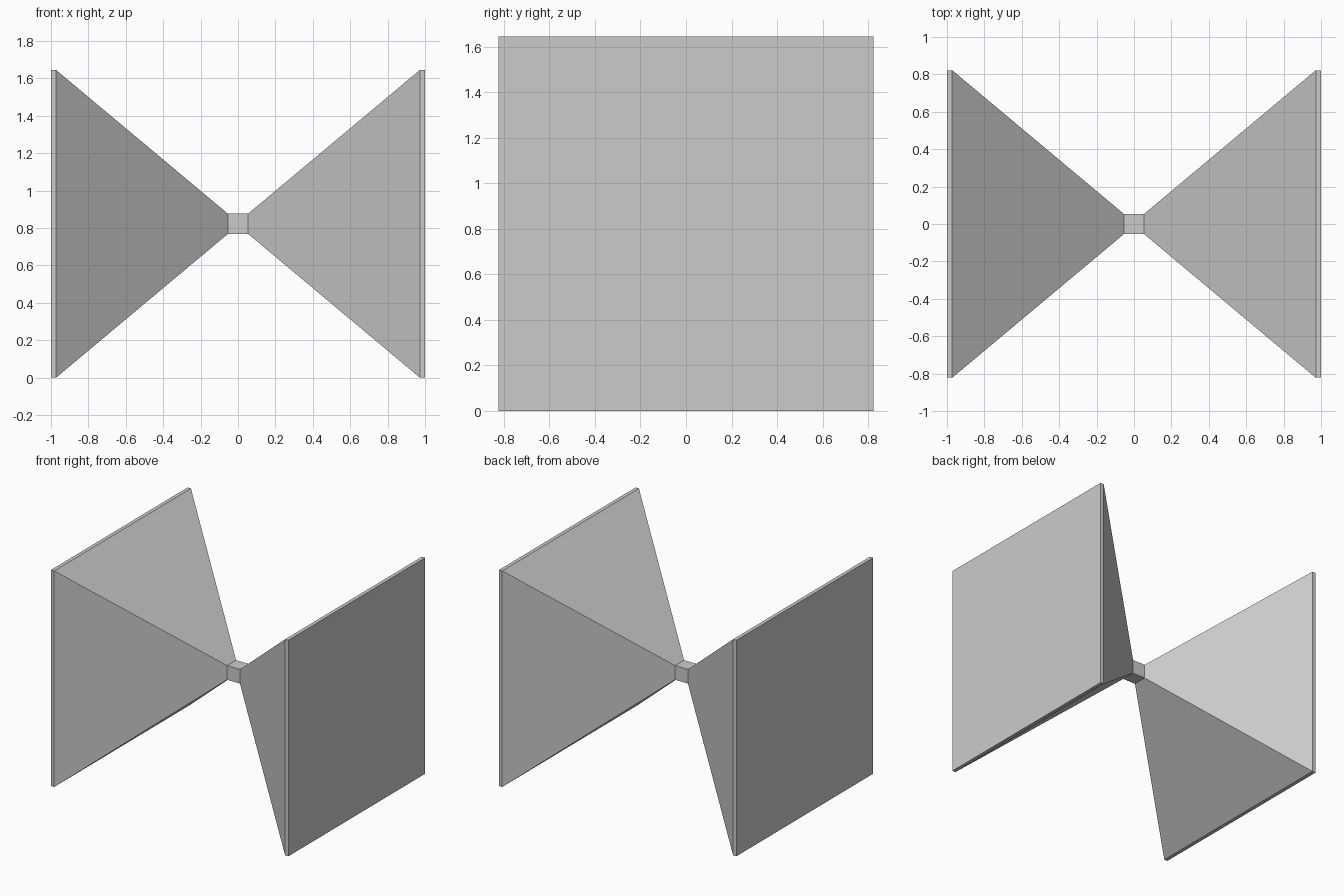
import bpy, bmesh

if "Cube" in bpy.data.objects:
    bpy.data.objects.remove(bpy.data.objects["Cube"])

HALF = 0.822      # half size of the square end plate, also the centre height
HUB = 0.054       # half size of the square hub


def loft_square(name, stations, cap_end=False):
    """Loft square sections (x, half_size) along x and mirror them to -x."""
    bm = bmesh.new()
    rings = [[bm.verts.new((x, sy * h, sz * h))
              for sy, sz in ((-1, -1), (1, -1), (1, 1), (-1, 1))]
             for x, h in stations]
    for a, b in zip(rings, rings[1:]):
        for i in range(4):
            j = (i + 1) % 4
            bm.faces.new((a[i], a[j], b[j], b[i]))
    if cap_end:
        bm.faces.new(rings[-1])
    # Every face points away from the x axis or outward along it
    for f in bm.faces:
        f.normal_update()
        c = f.calc_center_median()
        out = c.copy()
        if abs(f.normal.x) < 0.99:
            out.x = 0
        if f.normal.dot(out) < 0:
            f.normal_flip()
    mesh = bpy.data.meshes.new(name)
    bm.to_mesh(mesh)
    bm.free()
    obj = bpy.data.objects.new(name, mesh)
    obj.location.z = HALF
    bpy.context.collection.objects.link(obj)
    mirror = obj.modifiers.new("Mirror", 'MIRROR')
    mirror.use_axis[0] = True
    return obj


# Small square hub in the middle
loft_square("hub", [(0, HUB), (HUB, HUB)])
# Flaring pyramid horns on both sides
loft_square("horns", [(HUB, HUB), (0.972, HALF)])
# Thin square plates closing the wide ends
loft_square("end_plates", [(0.972, HALF), (1.0, HALF)], cap_end=True)
